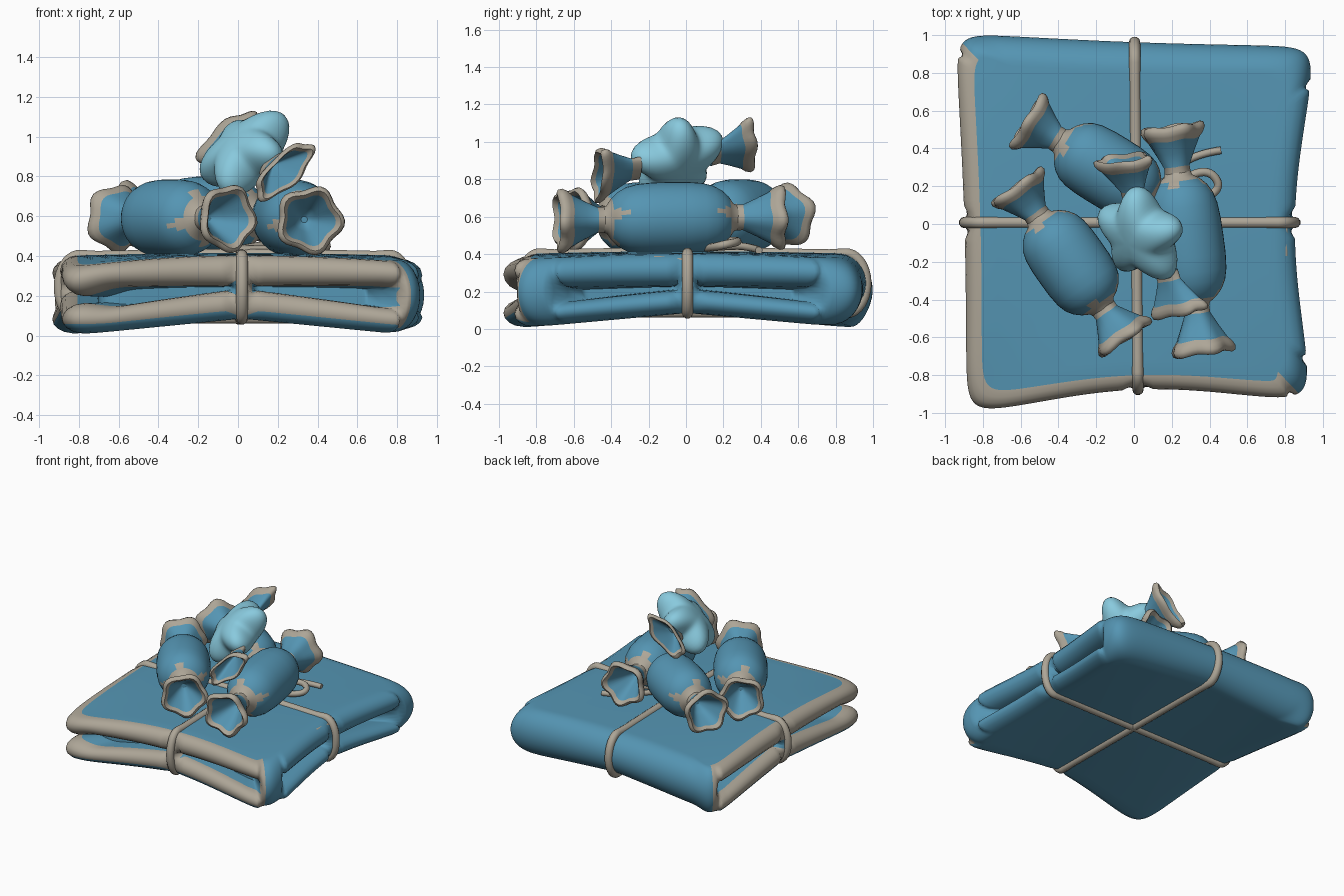
import bpy
import random
from math import cos, sin, pi, tau
from mathutils import Vector

random.seed(4)
if "Cube" in bpy.data.objects:
    bpy.data.objects.remove(bpy.data.objects["Cube"])


def material(name, rgb):
    m = bpy.data.materials.new(name)
    m.use_nodes = True
    m.diffuse_color = (*rgb, 1)
    m.node_tree.nodes["Principled BSDF"].inputs["Base Color"].default_value = (*rgb, 1)
    return m


BLUE = material("cloth_blue", (0.09, 0.30, 0.45))
BEIGE = material("trim_beige", (0.42, 0.38, 0.31))
PALE = material("star_pale_blue", (0.25, 0.59, 0.73))


def finish(obj, angle=1.0):
    bpy.ops.object.select_all(action="DESELECT")
    obj.select_set(True)
    bpy.context.view_layer.objects.active = obj
    bpy.ops.object.shade_smooth_by_angle(angle=angle)


def loft(name, rings, mats, rule=lambda i, j: 0, angle=1.0):
    """Skin closed rings of points; the rule picks a material per ring and side."""
    n = len(rings[0])
    verts = [p for ring in rings for p in ring]
    faces, slots = [], []
    for j in range(len(rings) - 1):
        for i in range(n):
            k = (i + 1) % n
            faces.append((j * n + i, (j + 1) * n + i, (j + 1) * n + k, j * n + k))
            slots.append(rule(i, j))
    faces += [tuple(range(n)), tuple(reversed(range(len(verts) - n, len(verts))))]
    slots += [0, 0]
    mesh = bpy.data.meshes.new(name)
    mesh.from_pydata(verts, [], faces)
    for m in mats:
        mesh.materials.append(m)
    mesh.polygons.foreach_set("material_index", slots)
    obj = bpy.data.objects.new(name, mesh)
    bpy.context.collection.objects.link(obj)
    finish(obj, angle)


def step(a, b, x):
    t = min(1, max(0, (x - a) / (b - a)))
    return t * t * (3 - 2 * t)


# ---- folded blanket: one skin with slots pressed into three sides ----
HEM = 0.09       # rounding depth of the hemmed sides, as a share of the half width
SIDE = 0.13      # rounding depth of the plain left side
BACK = 0.16      # rounding depth of the back fold
DEPTH = 0.2      # depth of the slots
STEPS = 8


def ground(u, v):
    """Map the unit square onto the slightly skewed, pinched footprint."""
    x = 0.012 + 0.925 * u - 0.009 * v + 0.021 * u * v
    y = 0.008 + 0.965 * v - 0.035 * u * v
    x -= u * (0.05 + 0.035 * u) * (1 - v * v) ** 2
    y -= v * (0.045 - 0.035 * v) * (1 - u * u) ** 2
    return x, y


def top_z(u, v):
    droop = 0.03 * (max(0, -u) * max(0, -v)) ** 2
    return 0.415 - 0.015 * (u * u + v * v) - 0.03 * u * u * v * v - droop


def low_z(u, v):
    return 0.085 * (1 - min(1, 1.15 * abs(u * v)))


def rim_shape(qx, qy):
    """Rounding, openness, half gap and slot height share at a place on the outline."""
    if qx >= 0.999:
        edge, along, level = SIDE + (BACK - SIDE) * step(0.8, 1, qy), qy, 0.43
        opened = 1 - step(0.74, 0.82, abs(qy))
        gap = 0.006 + 0.028 * min(1, abs(qy) / 0.75)
    elif qy >= 0.999:
        return BACK + (HEM - BACK) * step(0.8, 1, -qx), 0, 0.01, 0.5
    else:
        along, level = (qx if qy <= -0.999 else qy), 0.49
        edge = HEM + (SIDE - HEM) * (step(0.87, 1, qx) if qy <= -0.999 else 0)
        opened = 1 - step(0.87, 0.94, along)
        gap = 0.006 + 0.045 * min(1, abs(along) / 0.8) - 0.033 * step(0.7, 1, -along)
    return edge, opened * step(0.02, 0.1, abs(along)), gap, level


N = 80
outline = []
for side in range(4):
    for i in range(N):
        f = -cos(pi * i / N) * 0.4 + (2 * i / N - 1) * 0.6
        outline.append([(f, -1), (1, f), (-f, 1), (-1, -f)][side])


def rim_profile(u, v, edge, w, gap, level):
    """Inset and height pairs from the top of the rim to its underside."""
    zt, zb = top_z(u, v), low_z(u, v)
    mid, half = (zt + zb) / 2, (zt - zb) / 2
    cut = zb + (zt - zb) * level
    up, down = (zt - cut - gap) / 2, (cut - gap - zb) / 2
    arc = [pi / 2 - pi * k / STEPS for k in range(STEPS + 1)]
    upper = [(edge * (1 - cos(a)), zt - up + up * sin(a)) for a in arc]
    lower = [(edge * (1 - cos(a)), zb + down + down * sin(a)) for a in arc]
    folded = upper + [(DEPTH, cut + gap * 0.8), (DEPTH, cut - gap * 0.8)] + lower
    last = len(folded) - 1
    result = []
    for k, (d, z) in enumerate(folded):
        b = pi / 2 - pi * k / last
        result.append((d * w + edge * (1 - cos(b)) * (1 - w),
                       z * w + (mid + half * sin(b)) * (1 - w)))
    return result


caps = [0.03, 0.2, 0.4, 0.6, 0.72, 0.82]
columns = []
for qx, qy in outline:
    norm = (abs(qx) ** 16 + abs(qy) ** 16) ** (1 / 16)
    u, v = qx / norm, qy / norm
    column = [(*ground(u * s, v * s), top_z(u * s, v * s)) for s in caps]
    shape = rim_shape(qx, qy)
    inner = 1 - shape[0]
    for d, z in rim_profile(u * inner, v * inner, *shape):
        column.append((*ground(u * (1 - d), v * (1 - d)), z))
    column += [(*ground(u * s, v * s), low_z(u * s, v * s)) for s in reversed(caps)]
    columns.append(column)


def trim_rule(i, j):
    qx, qy = outline[i]
    if not ((qy <= -0.999 and qx < 0.96) or (qx <= -0.999 and qy < 0.985)):
        return 0
    k = j - len(caps)
    if 0 <= k < STEPS or STEPS + 3 <= k < 2 * STEPS:
        return 1
    return int(STEPS <= k < STEPS + 3 and rim_shape(qx, qy)[1] < 0.4)


loft("folded_blanket", [list(r) for r in zip(*columns)], [BLUE, BEIGE], trim_rule, 1.2)


# ---- string tied both ways, with a loose bow ----
def cord(name, points, radius, closed=False):
    data = bpy.data.curves.new(name, "CURVE")
    data.dimensions = "3D"
    data.bevel_depth = radius
    data.bevel_resolution = 3
    data.use_fill_caps = True
    spline = data.splines.new("POLY" if closed else "NURBS")
    spline.points.add(len(points) - 1)
    for sp, p in zip(spline.points, points):
        sp.co = (*p, 1)
    spline.use_cyclic_u = closed
    if not closed:
        spline.use_endpoint_u = True
        spline.order_u = 3
    data.materials.append(BEIGE)
    obj = bpy.data.objects.new(name, data)
    bpy.context.collection.objects.link(obj)
    bpy.ops.object.select_all(action="DESELECT")
    obj.select_set(True)
    bpy.context.view_layer.objects.active = obj
    bpy.ops.object.convert(target="MESH")
    finish(bpy.context.view_layer.objects.active)


def belt(du, dv):
    spots = (-0.8, -0.4, 0, 0.4, 0.8)
    top = [(*ground(du * s, dv * s), top_z(du * s, dv * s) - 0.008) for s in spots]
    low = [(*ground(du * s, dv * s), low_z(du * s, dv * s) + 0.004) for s in spots]
    ends = [[(*ground(s * du * (1 - d), s * dv * (1 - d)), z)
             for d, z in rim_profile(du * 0.9, dv * 0.9, 0.11, 0, 0.01, 0.5)] for s in (1, -1)]
    return top + ends[0] + low[::-1] + ends[1][::-1]


cord("string_lengthwise", belt(0, 1), 0.03, True)
cord("string_crosswise", belt(1, 0), 0.03, True)
cord("bow_loop", [(0, 0, 0.43), (0.2, 0.2, 0.47), (0.38, 0.3, 0.47), (0.47, 0.2, 0.45),
                  (0.36, 0.12, 0.43), (0, 0, 0.43)], 0.022)
cord("bow_tail", [(0, 0, 0.42), (0.18, 0.26, 0.45), (0.32, 0.37, 0.43), (0.46, 0.39, 0.42)], 0.02)
cord("string_end", [(0.8, 0, 0.36), (0.8, -0.08, 0.375), (0.8, -0.17, 0.375)], 0.015)


# ---- wrapped sweets ----
def lathe(name, profile, origin, axis, rule, lobe=0.0, broad=1.0, flat=1.0, hint=(0, 0, 1)):
    """Turn a profile about an axis; lobes ruffle it, flat squashes it along the hint."""
    axis = Vector(axis).normalized()
    wide = Vector(hint).cross(axis).normalized()
    thin = axis.cross(wide)
    phase = random.uniform(0, tau)
    rings = []
    for z, r in profile:
        flare = max(0, z) / 0.22 * lobe
        ring = []
        for i in range(40):
            a = tau * i / 40
            wave = flare * cos(5 * a + phase)
            rr = r * (1 + wave)
            ring.append(Vector(origin) + wide * rr * cos(a) * broad
                        + thin * rr * sin(a) * flat + axis * (z + 0.06 * wave))
        rings.append(ring)
    loft(name, rings[::-1], [BLUE, BEIGE], lambda i, j: rule(i, len(profile) - 2 - j))


TAIL = [(0, 0.07), (0.05, 0.068), (0.11, 0.1), (0.17, 0.135), (0.19, 0.155), (0.212, 0.166),
        (0.232, 0.16), (0.238, 0.143), (0.215, 0.122), (0.1, 0.06), (0.03, 0.004)]
HALF = [(0, 0.195), (0.08, 0.194), (0.15, 0.187), (0.2, 0.172), (0.24, 0.146),
        (0.27, 0.113), (0.292, 0.075), (0.33, 0.06)]
BODY = [(-z, r) for z, r in HALF[:0:-1]] + HALF


def tail(name, base, axis, stretch=1.0, **shape):
    lathe(name, [(z * stretch, r) for z, r in TAIL], base, axis,
          lambda i, j: int(j == 0 or 3 <= j <= 7), 0.075, **shape)


def neck_rule(i, j):
    out = abs(j - (len(BODY) - 2) / 2)
    return int(out > 5 or (out > 4 and i % 10 < 3) or (out > 3 and i % 20 == 1))


def sweet(name, centre, axis, stretch):
    c, a = Vector(centre), Vector(axis).normalized()
    lathe(name + "_body", [(z * stretch, r) for z, r in BODY], c, a, neck_rule)
    for label, s in (("front", 1), ("back", -1)):
        tail(f"{name}_{label}_twist", c + a * s * 0.285 * stretch, a * s, stretch)


sweet("left_sweet", (-0.335, -0.205, 0.59), (0.57, -0.8, 0.0), 0.97)
sweet("right_sweet", (0.28, -0.085, 0.59), (0.16, -1.15, -0.02), 1.17)
sweet("rear_sweet", (-0.14, 0.285, 0.605), (0.86, -0.53, 0.0), 0.98)

# ---- puffy star sweet resting on top, its twists flattened in the star's plane ----
centre = Vector((0.04, -0.055, 0.915))
normal = Vector((-0.6, -0.41, 0.68)).normalized()
along = Vector((0.56, -0.83, 0)).normalized()
across = normal.cross(along)
rings = []
for j in range(17):
    lat = pi / 2 - 0.03 - (pi - 0.06) * j / 16
    shrink = cos(lat) ** 0.7
    ring = []
    for i in range(80):
        a = tau * i / 80
        r = (0.23 + 0.045 * cos(5 * a) * shrink) * shrink
        ring.append(centre + along * r * cos(a) + across * r * sin(a)
                    + normal * 0.13 * sin(lat))
    rings.append(ring)
loft("star_sweet", rings, [PALE], angle=1.5)
for label, base, axis in (("front", (0.17, -0.25, 0.86), (0.25, -0.8, -0.13)),
                          ("back", (0.005, 0.13, 0.93), (-0.24, 0.8, 0.22))):
    tail(f"star_{label}_twist", base, axis, broad=1.15, flat=0.5, hint=normal)
